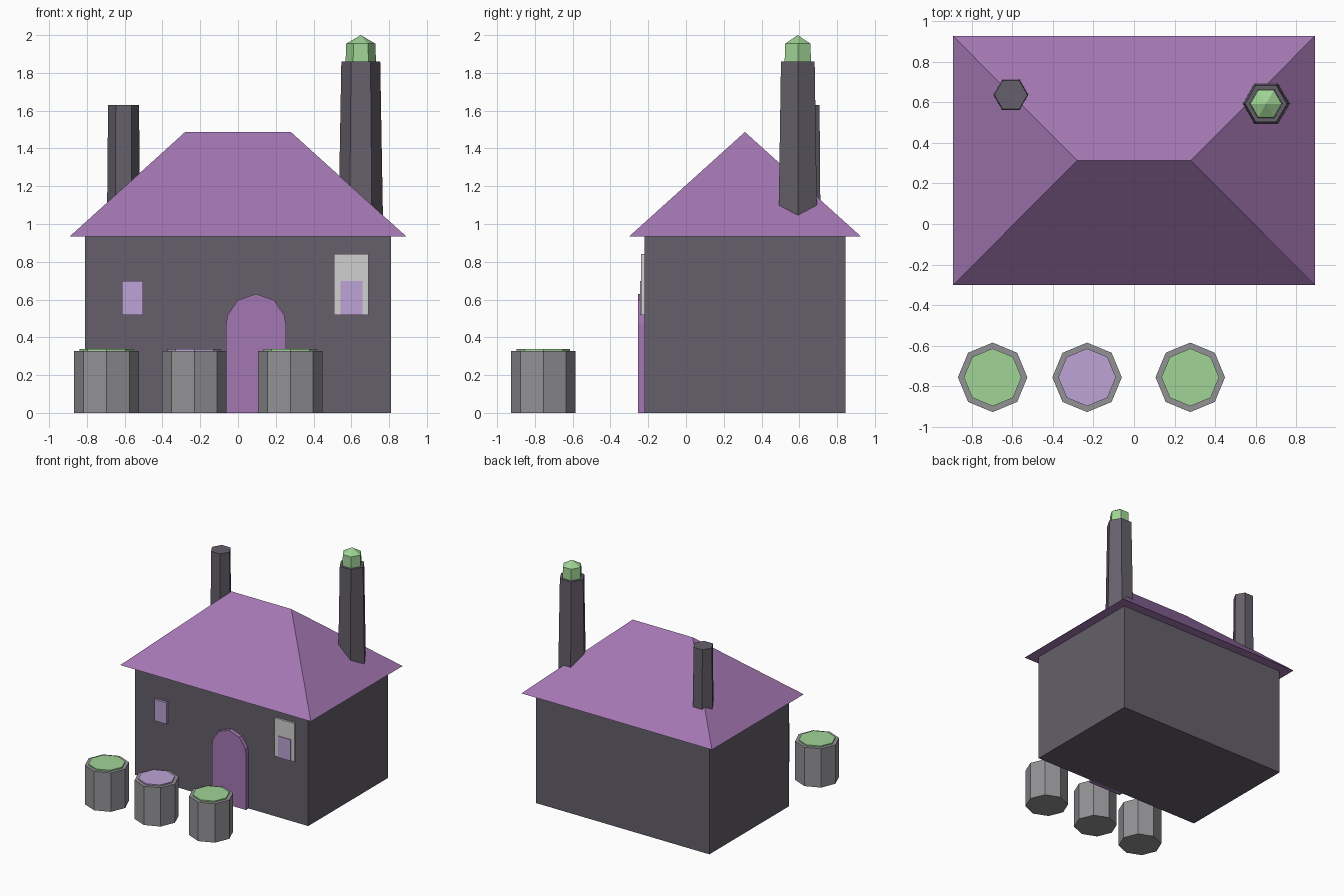
import bpy, bmesh, math
from mathutils import Matrix

if "Cube" in bpy.data.objects:
    bpy.data.objects.remove(bpy.data.objects["Cube"])


def material(name, r, g, b):
    m = bpy.data.materials.new(name)
    lin = [((c / 255 + 0.055) / 1.055) ** 2.4 for c in (r, g, b)]
    m.diffuse_color = (*lin, 1)
    m.use_nodes = True
    m.node_tree.nodes["Principled BSDF"].inputs["Base Color"].default_value = m.diffuse_color
    return m


STONE = material("dark stone", 101, 95, 106)
PURPLE = material("purple", 164, 119, 179)
GREY = material("barrel grey", 146, 146, 150)
GREEN = material("light green", 160, 212, 149)
LILAC = material("lilac", 188, 163, 213)
PALE = material("pale grey", 208, 208, 208)


def finish(name, bm, mat):
    bmesh.ops.recalc_face_normals(bm, faces=bm.faces)
    me = bpy.data.meshes.new(name)
    bm.to_mesh(me)
    bm.free()
    me.materials.append(mat)
    ob = bpy.data.objects.new(name, me)
    bpy.context.collection.objects.link(ob)
    return ob


def box(name, mat, x0, x1, y0, y1, z0, z1):
    bm = bmesh.new()
    bmesh.ops.create_cube(bm, size=1)
    for v in bm.verts:
        v.co = ((x0 + x1) / 2 + v.co.x * (x1 - x0),
                (y0 + y1) / 2 + v.co.y * (y1 - y0),
                (z0 + z1) / 2 + v.co.z * (z1 - z0))
    return finish(name, bm, mat)


def prism(name, mat, sides, x, y, rings):
    """Stack of (radius, z) rings; a zero radius closes to a point."""
    bm = bmesh.new()
    loops = []
    for r, z in rings:
        n = sides if r else 1
        loops.append([bm.verts.new((x + r * math.cos(math.tau * i / sides),
                                    y + r * math.sin(math.tau * i / sides), z))
                      for i in range(n)])
    for a, b in zip(loops, loops[1:]):
        for i in range(sides):
            j = (i + 1) % sides
            if len(b) == 1:
                bm.faces.new((a[i], a[j], b[0]))
            else:
                bm.faces.new((a[i], a[j], b[j], b[i]))
    bm.faces.new(loops[0])
    if len(loops[-1]) > 1:
        bm.faces.new(loops[-1])
    return finish(name, bm, mat)


# House walls
box("walls", STONE, -0.81, 0.81, -0.22, 0.845, 0, 0.937)

# Hip roof with flat underside
bm = bmesh.new()
eave = [bm.verts.new((x, y, 0.935)) for x, y in
        ((-0.89, -0.3), (0.89, -0.3), (0.89, 0.925), (-0.89, 0.925))]
left, right = (bm.verts.new((x, 0.312, 1.487)) for x in (-0.28, 0.28))
for f in (eave, (eave[0], eave[1], right, left), (eave[1], eave[2], right),
          (eave[2], eave[3], left, right), (eave[3], eave[0], left)):
    bm.faces.new(f)
finish("roof", bm, PURPLE)

# Chimneys
prism("tall_chimney", STONE, 6, 0.65, 0.592, [(0.118, 1.0), (0.103, 1.86)])
prism("chimney_cap", GREEN, 6, 0.65, 0.592, [(0.081, 1.85), (0.077, 1.955), (0, 2.0)])
prism("short_chimney", STONE, 6, -0.606, 0.636, [(0.087, 1.08), (0.082, 1.63)])

# Arched door
half = [(0.158, 0), (0.158, 0.47), (0.15, 0.518), (0.095, 0.597)]
outline = half + [(0, 0.63)] + [(-x, z) for x, z in reversed(half)]
bm = bmesh.new()
face = bm.faces.new([bm.verts.new((0.095 + x, -0.255, z)) for x, z in outline])
ext = bmesh.ops.extrude_face_region(bm, geom=[face], use_keep_orig=True)
for v in ext["geom"]:
    if isinstance(v, bmesh.types.BMVert):
        v.co.y = -0.218
finish("door", bm, PURPLE)

# Windows
box("left_window", LILAC, -0.614, -0.502, -0.24, -0.218, 0.517, 0.697)
box("right_window_frame", PALE, 0.507, 0.692, -0.237, -0.218, 0.517, 0.84)
box("right_window_pane", LILAC, 0.542, 0.66, -0.243, -0.235, 0.517, 0.697)

# Barrels with lids
for i, (x, lid) in enumerate(((-0.696, GREEN), (-0.231, LILAC), (0.277, GREEN))):
    prism(f"barrel_{i + 1}", GREY, 8, x, -0.755, [(0.171, 0), (0.171, 0.328)])
    prism(f"barrel_lid_{i + 1}", lid, 8, x, -0.755, [(0.142, 0.32), (0.142, 0.338)])
